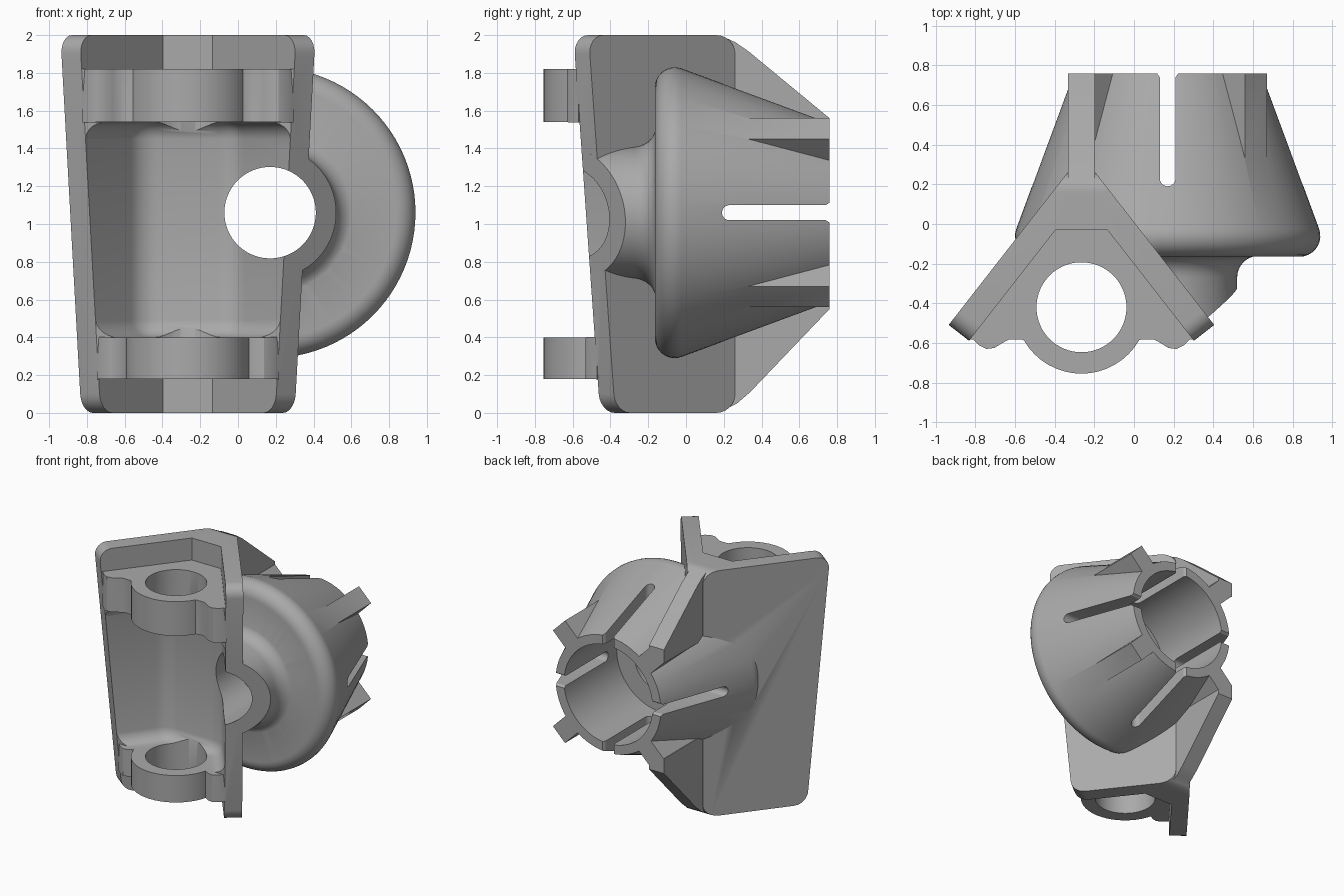
import bpy, bmesh, math
from mathutils import Vector

if "Cube" in bpy.data.objects:
    bpy.data.objects.remove(bpy.data.objects["Cube"], do_unlink=True)

VX = -0.265                 # symmetry line of the V bracket
CX, CZ = 0.17, 1.06         # axis of the conical socket
WING = Vector((0.615, -0.788))   # direction of the right wing in plan

mat = bpy.data.materials.new("plain grey")
mat.use_nodes = True
mat.diffuse_color = (0.4, 0.4, 0.4, 1)
mat.node_tree.nodes["Principled BSDF"].inputs["Base Color"].default_value = (0.4, 0.4, 0.4, 1)


def finish(name, bm):
    bmesh.ops.recalc_face_normals(bm, faces=bm.faces)
    me = bpy.data.meshes.new(name)
    bm.to_mesh(me)
    bm.free()
    me.materials.append(mat)
    ob = bpy.data.objects.new(name, me)
    bpy.context.collection.objects.link(ob)
    return ob


def loft(rings):
    """Solid through rings of points, capped at both ends."""
    bm = bmesh.new()
    rows = [[bm.verts.new(p) for p in ring] for ring in rings]
    n = len(rows[0])
    for a, b in zip(rows, rows[1:]):
        for i in range(n):
            j = (i + 1) % n
            bm.faces.new((a[i], a[j], b[j], b[i]))
    bm.faces.new(rows[0])
    bm.faces.new(rows[-1])
    bmesh.ops.recalc_face_normals(bm, faces=bm.faces)
    return bm


def prism(pts, lo, hi, axis):
    place = {"x": lambda a, b, h: (h, a, b),
             "y": lambda a, b, h: (a, h, b),
             "z": lambda a, b, h: (a, b, h)}[axis]
    return loft([[place(a, b, h) for a, b in pts] for h in (lo, hi)])


def lathe(profile, n=96):
    """Solid of (radius, y) points turned around the socket axis."""
    angles = [2 * math.pi * i / n for i in range(n)]
    return loft([[(CX + r * math.cos(t), y, CZ + r * math.sin(t)) for t in angles]
                 for r, y in profile])


def arc(cx, cy, r, a0, a1, n):
    return [(cx + r * math.cos(math.radians(a0 + (a1 - a0) * i / n)),
             cy + r * math.sin(math.radians(a0 + (a1 - a0) * i / n))) for i in range(n + 1)]


def mirrored(half):
    """Right half outline to a full outline about the V's centre line."""
    return [(VX + x, y) for x, y in half] + [(VX - x, y) for x, y in reversed(half)]


def bevel(bm, test, width, segments=6):
    edges = [e for e in bm.edges if test(e)]
    bmesh.ops.bevel(bm, geom=edges, offset=width, segments=segments,
                    profile=0.5, affect="EDGES", clamp_overlap=True)


def combine(target, tool, operation):
    mod = target.modifiers.new("combine", "BOOLEAN")
    mod.operation, mod.solver, mod.object = operation, "EXACT", tool
    bpy.context.view_layer.objects.active = target
    bpy.ops.object.modifier_apply(modifier=mod.name)
    bpy.data.objects.remove(tool, do_unlink=True)


def tip(z, depth=0.0):
    """Wing tip corner at a height, moved through the wing by depth."""
    p = Vector((0.565, -0.375)) + WING * 0.0895 * z + Vector((-0.788, -0.615)) * depth
    return (p.x, p.y)


# Outer body: filled V, wider at the top, with rounded wing corners
def body_ring(z):
    return [(x, y, z) for x, y in mirrored([(0.07, 0.26), tip(z), tip(z, 0.13)])]


bm = loft([body_ring(0), body_ring(2)])


def corner_edge(e):
    a, b = (v.co for v in e.verts)
    if abs(a.z - b.z) > 0.1:
        return False
    apex = min(a.y, b.y) > 0.2
    wing_end = 0.05 < abs(a.x - b.x) < 0.15 and max(a.y, b.y) < 0
    return apex or wing_end


bevel(bm, corner_edge, 0.1)
bracket = finish("bracket", bm)

# Shelves with a round bearing lobe and two small side lobes
for lo, hi in ((0.178, 0.402), (1.538, 1.822)):
    tx, ty = tip((lo + hi) / 2, 0.125)
    lobe = [(0, -0.1), (tx - 0.12, ty + 0.1), (tx, ty), (tx - 0.04, ty - 0.04),
            (tx - 0.08, ty - 0.06), (tx - 0.12, ty - 0.055), (tx - 0.16, ty - 0.03),
            (tx - 0.2, ty - 0.008), (tx - 0.24, ty - 0.005), (tx - 0.29, ty - 0.025)]
    full = mirrored(lobe[1:])
    combine(bracket, finish("shelf", prism(full, lo, hi, "z")), "UNION")
    disc = arc(VX, -0.42, 0.335, 0, 352.5, 47)
    combine(bracket, finish("bearing", prism(disc, lo, hi, "z")), "UNION")

# Conical socket with a rounded front rim
rim = arc(0.665, -0.06, 0.105, -90, 20, 9)
cone = finish("cone", lathe([(0.3, -0.165)] + rim + [(0.46, 0.8)]))
combine(bracket, cone, "UNION")

# Boss around the through hole, flush with the sloping wing end
flare = [(0.46 - 0.11 * math.sin(t), -0.27 + 0.11 * math.cos(t))
         for t in (math.radians(90 - 15 * i) for i in range(7))]
bm = lathe([(0.35, -0.9)] + flare + [(0.46, -0.05)])
px, py = tip(1.0)
cut = bmesh.ops.bisect_plane(bm, geom=bm.verts[:] + bm.edges[:] + bm.faces[:],
                             plane_co=(VX + px, py, 1.0),
                             plane_no=(WING.x, WING.y, -0.0895), clear_outer=True)
bmesh.ops.holes_fill(bm, edges=[e for e in bm.edges if e.is_boundary], sides=0)
combine(bracket, finish("boss", bm), "UNION")

# Four diagonal ribs on the cone
for k in range(4):
    t = math.radians(45 + 90 * k)
    c, s = math.cos(t), math.sin(t)
    rect = [(CX + u * c - v * s, CZ + u * s + v * c)
            for u, v in ((0.43, -0.077), (0.63, -0.077), (0.63, 0.077), (0.43, 0.077))]
    combine(bracket, finish("rib", prism(rect, 0.2, 0.8, "y")), "UNION")

# Upper and lower fins from the V's ridge to the ribs
upper = [(0, 1.45), (0, 2), (0.14, 2), (0.2, 1.99), (0.26, 1.963), (0.33, 1.915),
         (0.8, 1.527), (0.8, 1.45)]
lower = [(0, 0.67), (0, 0), (0.12, 0), (0.2, 0.015), (0.27, 0.05), (0.34, 0.11),
         (0.8, 0.592), (0.8, 0.67)]
for pts in (upper, lower):
    combine(bracket, finish("fin", prism(pts, VX - 0.068, VX + 0.068, "x")), "UNION")


# V-shaped pockets above, between and below the shelves
def pocket(flat_y, lo, hi):
    x, y = tip(2, 0.13)
    front = (x + WING.x * 0.6, y + WING.y * 0.6)
    back = (x - WING.x * (flat_y - y) / -WING.y, flat_y)
    return prism(mirrored([back, front]), lo, hi, "z")


for lo, hi in ((-0.2, 0.18), (1.82, 2.2)):
    combine(bracket, finish("recess", pocket(-0.03, lo, hi)), "DIFFERENCE")
bm = pocket(-0.18, 0.40, 1.54)
bevel(bm, lambda e: max(v.co.y for v in e.verts) > -0.5, 0.09)
combine(bracket, finish("cavity", bm), "DIFFERENCE")

# Bearing hole, socket bore and back trim
hole = arc(VX, -0.42, 0.227, 0, 354.375, 63)
combine(bracket, finish("bearing_hole", prism(hole, -0.5, 2.5, "z")), "DIFFERENCE")
bore = lathe([(0.242, -1.2), (0.242, 0.08), (0.40, 0.08), (0.40, 1.2)])
combine(bracket, finish("bore", bore), "DIFFERENCE")
square = [(-2, -1), (2, -1), (2, 3), (-2, 3)]
combine(bracket, finish("trim", prism(square, 0.76, 1.5, "y")), "DIFFERENCE")

# Round-ended slots across the socket mouth
end = arc(0, 0.23, 0.04, 180, 360, 8)
slot = end + [(0.04, 0.74), (0.06, 0.77), (0.06, 1), (-0.06, 1), (-0.06, 0.77), (-0.04, 0.74)]
across = [(y, CZ + w) for w, y in slot]
upright = [(CX + w, y) for w, y in slot]
combine(bracket, finish("slot", prism(across, -1, 1.3, "x")), "DIFFERENCE")
combine(bracket, finish("slot", prism(upright, 0.1, 1.98, "z")), "DIFFERENCE")

bpy.ops.object.select_all(action="DESELECT")
bracket.select_set(True)
bpy.context.view_layer.objects.active = bracket
bpy.ops.object.shade_smooth_by_angle(angle=math.radians(30))
